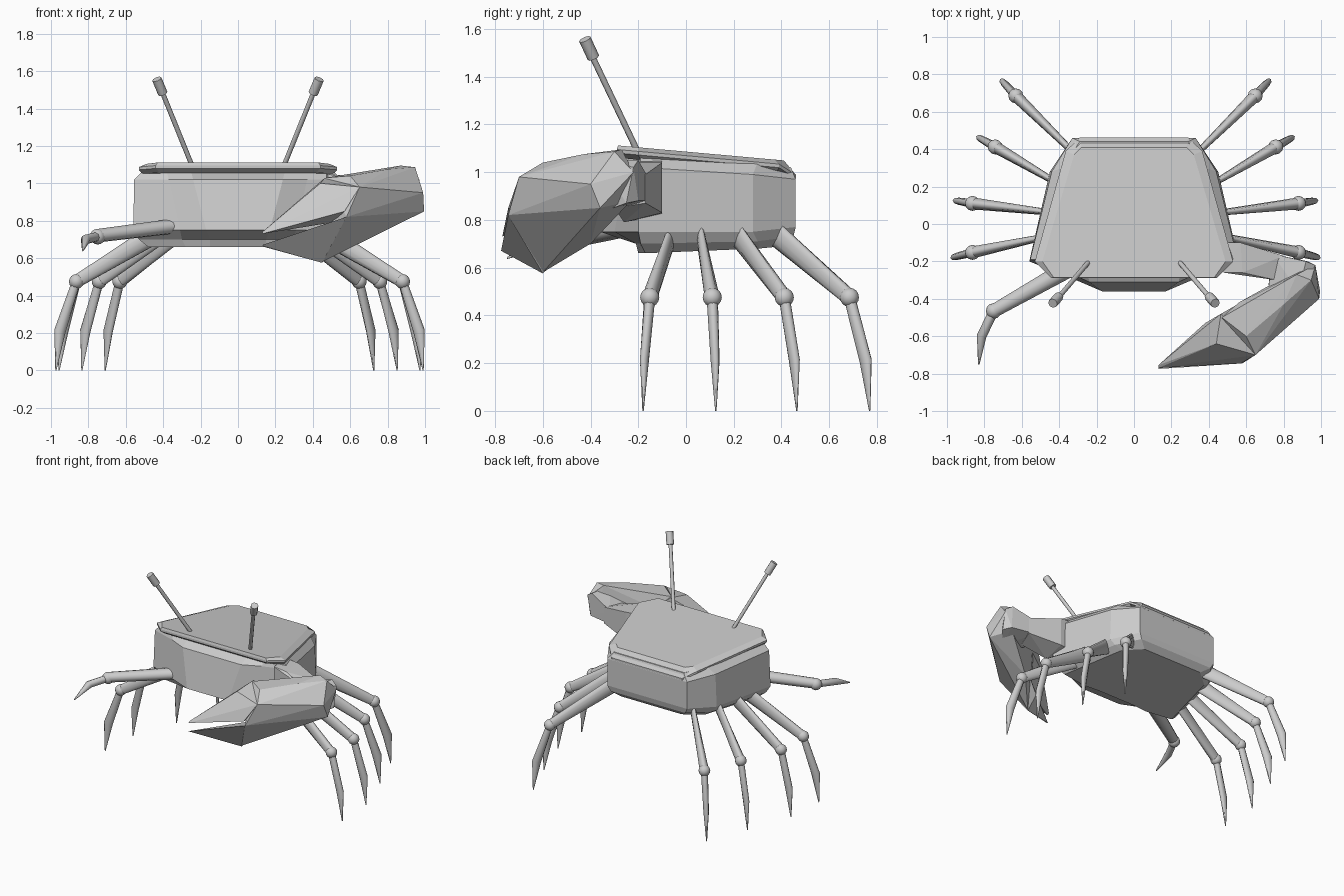
import bpy, bmesh
from math import cos, sin, tau
from mathutils import Vector as V


def finish(bm, name, smooth=False):
    bmesh.ops.recalc_face_normals(bm, faces=bm.faces)
    me = bpy.data.meshes.new(name)
    for f in bm.faces:
        f.smooth = smooth
    bm.to_mesh(me)
    bm.free()
    ob = bpy.data.objects.new(name, me)
    bpy.context.collection.objects.link(ob)
    return ob


def skin(bm, rings):
    rings = [[bm.verts.new(p) for p in r] for r in rings]
    n = len(rings[0])
    for a, b in zip(rings, rings[1:]):
        for i in range(n):
            j = (i + 1) % n
            bm.faces.new((a[i], a[j], b[j], b[i]))
    bm.faces.new(rings[0])
    bm.faces.new(rings[-1])


def shell(name, halves):
    # stack of left-right symmetric outlines, each given as its right half
    bm = bmesh.new()
    skin(bm, [h + [(-x, y, z) for x, y, z in reversed(h)] for h in halves])
    return finish(bm, name)


def hull(name, pts):
    bm = bmesh.new()
    for p in pts:
        bm.verts.new(p)
    bmesh.ops.convex_hull(bm, input=bm.verts)
    bmesh.ops.delete(bm, geom=[v for v in bm.verts if not v.link_faces], context='VERTS')
    return finish(bm, name)


def tube(name, secs, n=12):
    # limb through (point, sideways radius, upright radius) sections
    pts = [V(s[0]) for s in secs]
    q = (pts[-1] - pts[0]).to_track_quat('Z', 'Y')
    rings = []
    for p, s in zip(pts, secs):
        rings.append([p + q @ V((s[1] * cos(tau * i / n), s[-1] * sin(tau * i / n), 0))
                      for i in range(n)])
    bm = bmesh.new()
    skin(bm, rings)
    ob = finish(bm, name, True)
    for f in list(ob.data.polygons)[-2:]:
        f.use_smooth = False
    return ob


def ball(name, p, r):
    bm = bmesh.new()
    bmesh.ops.create_uvsphere(bm, u_segments=12, v_segments=8, radius=r)
    bmesh.ops.translate(bm, vec=p, verts=bm.verts)
    return finish(bm, name, True)


# body: floor, rim, bulging mouth edge, upper edge, groove under the lid
shell("body", [
    [(.15, -.19, .66), (.28, -.2, .66), (.48, -.17, .66), (.37, .31, .68), (.25, .41, .69)],
    [(.15, -.21, .70), (.3, -.21, .70), (.53, -.19, .70), (.42, .30, .71), (.31, .45, .73)],
    [(.17, -.36, .75), (.31, -.30, .75), (.56, -.2, .75), (.45, .28, .75), (.33, .46, .77)],
    [(.24, -.31, 1.02), (.37, -.25, 1.02), (.555, -.19, 1.02), (.44, .28, .99), (.33, .46, .97)],
    [(.25, -.23, 1.06), (.38, -.23, 1.06), (.51, -.19, 1.065), (.385, .30, 1.04), (.29, .44, 1.02)],
])


# carapace lid sloping down to the rear
def lid(z, outline):
    return [(x, y, z - .09 * (y + .29) - (.04 if y > .45 else 0)) for x, y in outline]


rim = [(.44, -.29), (.53, -.2), (.365, .39), (.29, .462)]
shell("carapace", [
    lid(1.06, [(.42, -.26), (.51, -.19), (.34, .38), (.28, .43)]),
    lid(1.08, rim),
    lid(1.095, rim),
    lid(1.112, [(.43, -.285), (.49, -.2), (.32, .37), (.28, .41)]),
])

# eye stalks
for s, side in ((-1, "left"), (1, "right")):
    tube(side + "_eye_stalk", [((.24 * s, -.20, 1.08), .013), ((.41 * s, -.40, 1.50), .013)], 8)
    tube(side + "_eye", [((.402 * s, -.388, 1.48), .026), ((.434 * s, -.424, 1.557), .026)], 8)

# walking legs: root, knee, tip
legs = [((.42, -.055, .75), (.872, -.152, .475), (.982, -.18, 0)),
        ((.40, .055, .76), (.872, .11, .475), (.965, .125, 0)),
        ((.38, .195, .76), (.75, .412, .475), (.843, .465, 0)),
        ((.29, .34, .77), (.64, .685, .475), (.718, .77, 0))]
for s, side in ((-1, "left"), (1, "right")):
    for i, leg in enumerate(legs):
        root, knee, tip = [V((p[0] * s + .008, p[1], p[2])) for p in leg]
        mid = knee.lerp(tip, .8)
        mid.z = .21
        tag = f"{side}_leg_{i + 1}"
        tube(tag + "_upper", [(root, .014, .055), (knee, .032, .034)])
        ball(tag + "_knee", knee, .04)
        tube(tag + "_lower", [(knee, .024, .024), (mid, .019, .032), (tip, .003, .003)], 8)

# small left claw
tube("small_claw_arm", [((-.31, -.215, .775), .05, .04), ((-.75, -.465, .72), .036, .036)])
ball("small_claw_joint", (-.75, -.465, .715), .042)
tube("small_claw_pincer", [((-.75, -.465, .715), .026), ((-.815, -.60, .70), .026),
                           ((-.83, -.75, .64), .004)], 8)

# big right claw: upper arm, elbow, palm and two fingers
hull("big_claw_arm", [(.46, -.10, 1.05), (.46, -.10, .82), (.48, -.26, 1.05), (.48, -.26, .79),
                      (.57, -.10, 1.04), (.57, -.10, .83), (.58, -.26, 1.04), (.57, -.26, .79),
                      (.80, -.17, .99), (.80, -.17, .87), (.76, -.30, .98), (.76, -.30, .85)])
hull("big_claw_elbow", [(.74, -.16, .98), (.74, -.16, .88), (.72, -.33, .97), (.72, -.32, .85),
                        (.92, -.20, 1.05), (.93, -.20, .88), (.97, -.22, 1.02), (.97, -.25, .87),
                        (.88, -.36, 1.05), (.88, -.36, .83)])
hull("big_claw_palm", [(.97, -.22, 1.0), (.87, -.27, 1.095), (.947, -.30, 1.086), (.995, -.36, .85),
                       (.99, -.40, .95), (.94, -.44, .93), (.90, -.23, .88), (.47, -.50, 1.03),
                       (.80, -.43, 1.075), (.60, -.60, 1.04), (.56, -.42, .95), (.65, -.70, .98),
                       (.58, -.745, .82), (.45, -.60, .58), (.56, -.44, .74), (.64, -.40, .70)])
hull("big_claw_upper_finger", [(.13, -.77, .73), (.13, -.755, .74), (.465, -.48, 1.03),
                               (.44, -.64, 1.0), (.65, -.70, .98), (.57, -.745, .85),
                               (.38, -.53, .88), (.50, -.60, .79), (.57, -.42, .93)])
hull("big_claw_lower_finger", [(.13, -.775, .67), (.14, -.755, .66), (.45, -.60, .575),
                               (.42, -.70, .71), (.58, -.745, .82), (.45, -.51, .66),
                               (.57, -.45, .76), (.50, -.60, .76)])
